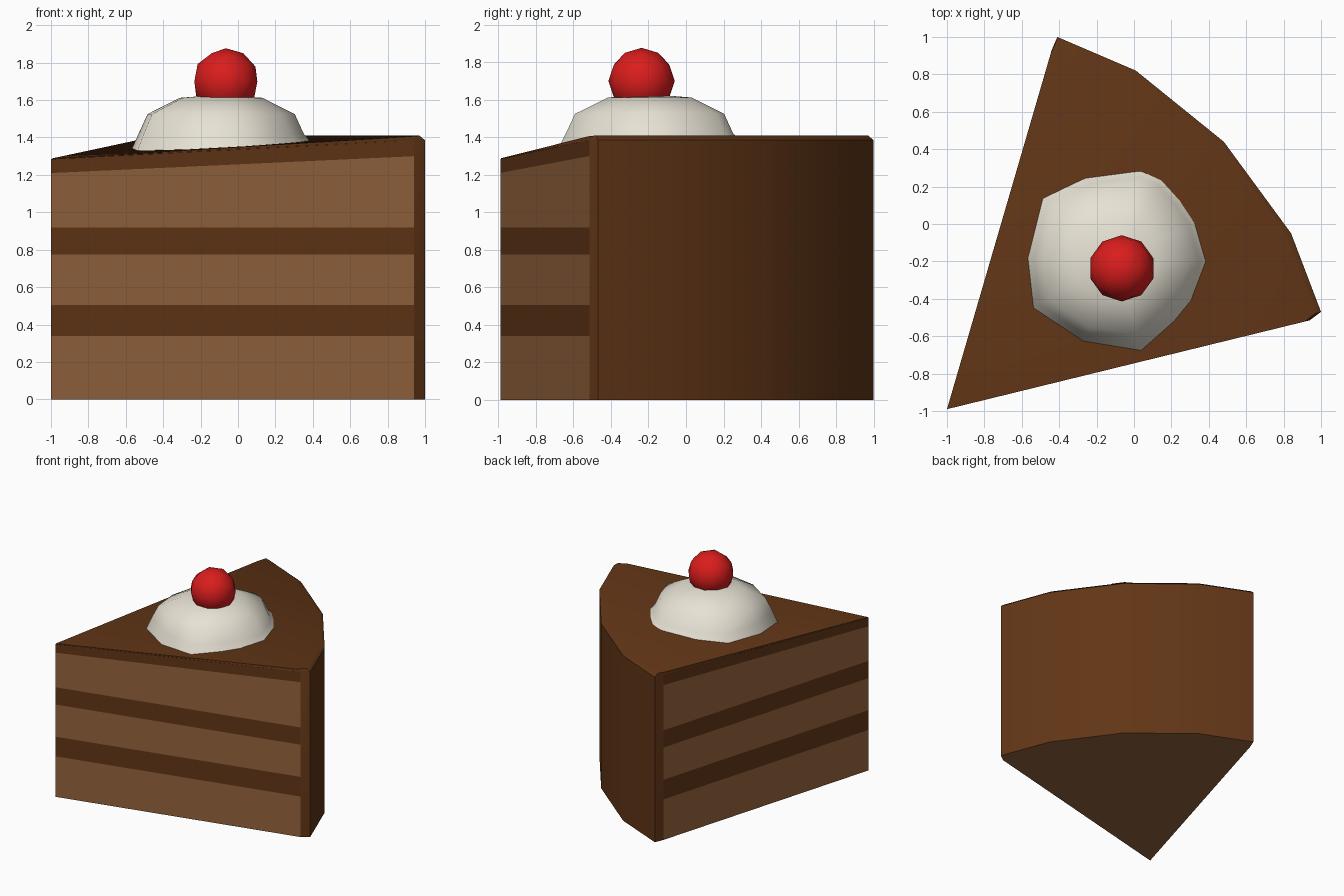
import bpy, bmesh, math

if "Cube" in bpy.data.objects:
    bpy.data.objects.remove(bpy.data.objects["Cube"])

def material(name, rgb):
    m = bpy.data.materials.new(name)
    m.diffuse_color = (*rgb, 1)
    m.use_nodes = True
    m.node_tree.nodes["Principled BSDF"].inputs["Base Color"].default_value = m.diffuse_color
    return m

CHOCOLATE = material("chocolate", (0.12, 0.036, 0.008))
SPONGE = material("sponge", (0.29, 0.125, 0.047))
CREAM = material("cream", (0.80, 0.76, 0.66))
RED = material("red", (0.70, 0.012, 0.012))

# Plan outline, counter-clockwise: tip, right cut corner, curved back, left cut corner
TIP, RIGHT, LEFT = (-1, -0.99), (0.94, -0.515), (-0.44, 0.93)
BACK = [RIGHT, (1, -0.47), (0.84, -0.05), (0.48, 0.44), (0.01, 0.82), (-0.41, 1.0), LEFT]
CUT = [LEFT, TIP, RIGHT]

def top_z(x, y):
    """Height of the frosted top, rising gently away from the tip."""
    return min(1.41, 1.29 + 0.12 * math.dist((x, y), TIP) / 2.0)

def strip(bm, low, high, closed=False):
    """Quads joining two point rows."""
    n = len(low)
    for i in range(n if closed else n - 1):
        j = (i + 1) % n
        bm.faces.new([bm.verts.new(p) for p in (low[i], low[j], high[j], high[i])])

def polygon(bm, pts):
    bm.faces.new([bm.verts.new(p) for p in pts])

def finish(bm, name, mat, angle=35):
    bmesh.ops.remove_doubles(bm, verts=bm.verts, dist=0.0005)
    me = bpy.data.meshes.new(name)
    bm.to_mesh(me)
    bm.free()
    ob = bpy.data.objects.new(name, me)
    bpy.context.collection.objects.link(ob)
    me.materials.append(mat)
    bpy.ops.object.select_all(action='DESELECT')
    ob.select_set(True)
    bpy.context.view_layer.objects.active = ob
    bpy.ops.object.shade_smooth_by_angle(angle=math.radians(angle))
    return ob

def at(points, z):
    return [(x, y, z) for x, y in points]

# Layers visible on the two cut sides
sponge_top = [(*LEFT, 1.30), (*TIP, 1.21), (*RIGHT, 1.30)]
layers = [("bottom_sponge", SPONGE, 0, 0.34), ("lower_filling", CHOCOLATE, 0.34, 0.505),
          ("middle_sponge", SPONGE, 0.505, 0.775), ("upper_filling", CHOCOLATE, 0.775, 0.92),
          ("top_sponge", SPONGE, 0.92, None)]
for name, mat, z0, z1 in layers:
    bm = bmesh.new()
    strip(bm, at(CUT, z0), sponge_top if z1 is None else at(CUT, z1))
    if z0 == 0:
        polygon(bm, at(reversed([TIP] + BACK), 0))
    finish(bm, name, mat)

# Frosting: curved back wall, band along the cut sides, softened rim and top
bm = bmesh.new()
strip(bm, at(BACK, 0), at(BACK, 1.385))
strip(bm, sponge_top, [(*LEFT, 1.385), (*TIP, 1.285), (*RIGHT, 1.385)])
rim = [(TIP[0] + (x - TIP[0]) * 0.985, TIP[1] + (y - TIP[1]) * 0.985) for x, y in BACK]
rim = [(x, y, 1.41 if 0 < i < len(rim) - 1 else 1.405) for i, (x, y) in enumerate(rim)]
strip(bm, at(BACK, 1.385), rim)
for a, b in zip(rim, rim[1:]):
    polygon(bm, [(*TIP, 1.287), a, b])
polygon(bm, [(*TIP, 1.287), (*RIGHT, 1.385), rim[0]])
polygon(bm, [(*TIP, 1.287), rim[-1], (*LEFT, 1.385)])
finish(bm, "frosting", CHOCOLATE, 50)

# Whipped cream dollop: uneven outline resting on the sloped top
CX, CY = -0.09, -0.19
edge = [(-0.57, -0.18), (-0.54, -0.45), (-0.27, -0.63), (0.04, -0.68), (0.22, -0.52),
        (0.31, -0.41), (0.39, -0.20), (0.33, 0.01), (0.25, 0.13), (0.15, 0.24),
        (0.04, 0.29), (-0.26, 0.25), (-0.49, 0.14)]
bm = bmesh.new()
rows = [[(x, y, top_z(x, y) - 0.01) for x, y in edge]]
for s, z in ((0.92, 1.42), (0.82, 1.525), (0.46, 1.612)):
    rows.append([(CX + (x - CX) * s, CY + (y - CY) * s, z) for x, y in edge])
for low, high in zip(rows, rows[1:]):
    strip(bm, low, high, closed=True)
for i, p in enumerate(rows[-1]):
    polygon(bm, [p, rows[-1][(i + 1) % len(edge)], (CX, CY, 1.63)])
finish(bm, "whipped_cream", CREAM, 60)

# Cherry
bm = bmesh.new()
bmesh.ops.create_icosphere(bm, subdivisions=2, radius=0.177)
bmesh.ops.translate(bm, verts=bm.verts, vec=(-0.065, -0.237, 1.70))
finish(bm, "cherry", RED, 60)
